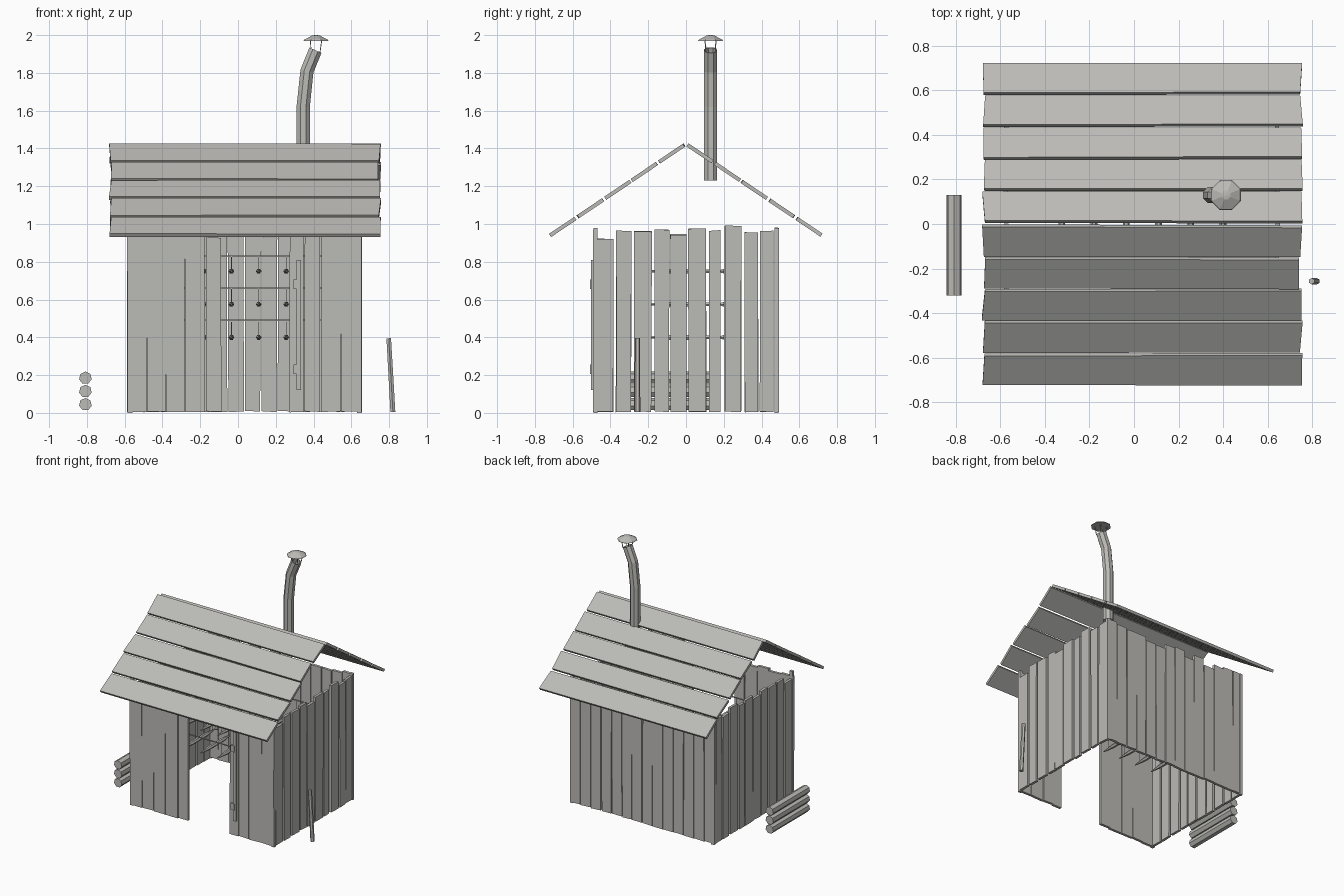
import bpy, bmesh, math, random
from mathutils import Vector

if "Cube" in bpy.data.objects:
    bpy.data.objects.remove(bpy.data.objects["Cube"])

random.seed(4)
grey = bpy.data.materials.new("weathered grey")
grey.diffuse_color = (0.50, 0.495, 0.47, 1)
grey.use_nodes = True
grey.node_tree.nodes["Principled BSDF"].inputs["Base Color"].default_value = grey.diffuse_color


def finish(name, bm):
    bmesh.ops.recalc_face_normals(bm, faces=bm.faces)
    me = bpy.data.meshes.new(name)
    bm.to_mesh(me)
    bm.free()
    me.materials.append(grey)
    ob = bpy.data.objects.new(name, me)
    bpy.context.collection.objects.link(ob)
    return ob


def board(bm, center, u, v, size, jitter=(0, 0)):
    """Box along axes u, v and their normal; the four corners wander a little."""
    u, v = Vector(u).normalized(), Vector(v).normalized()
    n = u.cross(v)
    jit = {}
    verts = []
    for a in (-1, 1):
        for b in (-1, 1):
            for c in (-1, 1):
                j = jit.setdefault((a, b), (random.uniform(-1, 1) * jitter[0],
                                            random.uniform(-1, 1) * jitter[1]))
                verts.append(bm.verts.new(Vector(center) + u * (a * size[0] / 2 + j[0])
                                          + v * (b * size[1] / 2 + j[1]) + n * (c * size[2] / 2)))
    for f in ((0, 1, 3, 2), (4, 5, 7, 6), (0, 1, 5, 4), (2, 3, 7, 6), (0, 2, 6, 4), (1, 3, 7, 5)):
        bm.faces.new([verts[i] for i in f])


def tube(bm, rings, sides, caps=True):
    """Loft through rings of (center, axis, radius)."""
    loops = []
    for center, axis, r in rings:
        axis = Vector(axis).normalized()
        s = axis.cross(Vector((0, 1, 0)) if abs(axis.y) < 0.9 else Vector((1, 0, 0))).normalized()
        t = axis.cross(s)
        loops.append([bm.verts.new(Vector(center) + r * (s * math.cos(a) + t * math.sin(a)))
                      for a in (2 * math.pi * (i + 0.5) / sides for i in range(sides))])
    for p, q in zip(loops, loops[1:]):
        for i in range(sides):
            k = (i + 1) % sides
            bm.faces.new((p[i], p[k], q[k], q[i]))
    if caps:
        bm.faces.new(loops[0])
        bm.faces.new(loops[-1])


def rod(bm, a, b, r, sides=6):
    d = Vector(b) - Vector(a)
    tube(bm, [(a, d, r), (b, d, r)], sides)


# plank walls: (start, end, top) for every plank
def wall(name, spans, place, u):
    bm = bmesh.new()
    for a, b, top in spans:
        board(bm, place((a + b) / 2, top / 2 + 0.003), u, (0, 0, 1),
              (b - a, top - 0.006, 0.02), (0.003, 0.003))
    return finish(name, bm)


def along_x(y):
    return lambda m, z: (m, y + random.uniform(-0.003, 0.003), z)


def along_y(x):
    return lambda m, z: (x + random.uniform(-0.003, 0.003), m, z)


left_edges = [-0.585, -0.48, -0.378, -0.28, -0.172, -0.085]
right_edges = [0.275, 0.352, 0.44, 0.55, 0.655]
wall("front_wall", [(a, b - 0.004, 0.95 + random.uniform(-0.025, 0.03))
                    for e in (left_edges, right_edges) for a, b in zip(e, e[1:])],
     along_x(-0.48), (1, 0, 0))
w = 1.24 / 14
wall("back_wall", [(-0.585 + i * w, -0.585 + (i + 1) * w - 0.005, 0.95 + random.uniform(-0.025, 0.03))
                   for i in range(14)], along_x(0.48), (1, 0, 0))
side = [(-0.47, -0.385, 0.92), (-0.37, -0.29, 0.965), (-0.272, -0.182, 0.96), (-0.165, -0.09, 0.97),
        (-0.083, 0.0, 0.945), (0.012, 0.108, 0.975), (0.12, 0.183, 0.965), (0.203, 0.293, 0.99),
        (0.31, 0.383, 0.955), (0.392, 0.465, 0.965)]
wall("right_wall", side, along_y(0.645), (0, 1, 0))
wall("left_wall", side, along_y(-0.575), (0, 1, 0))

# corner strips
bm = bmesh.new()
for x in (-0.572, 0.642):
    for y in (-0.48, 0.48):
        board(bm, (x, y, 0.49), (1, 0, 0), (0, 0, 1), (0.025, 0.98, 0.022))
finish("corner_strips", bm)

# roof: five long boards on each slope
slope = Vector((0, 0.72, -0.485))
length = slope.length
for sgn, name in ((-1, "front_roof"), (1, "back_roof")):
    bm = bmesh.new()
    d = Vector((0, sgn * slope.y, slope.z))
    for i in range(5):
        c = Vector((0.037, sgn * 0.003, 1.422)) + d * ((i + 0.5) / 5)
        board(bm, c, (1, 0, 0), d, (1.425, length / 5 - 0.013, 0.02), (0.009, 0.004))
    finish(name, bm)

# bent eight-sided stove pipe with an open top
bm = bmesh.new()
Y = 0.13
tube(bm, [((0.345, Y, 1.23), (0, 0, 1), 0.038), ((0.345, Y, 1.62), (0.05, 0, 1), 0.038),
          ((0.365, Y, 1.81), (0.25, 0, 1), 0.038), ((0.41, Y, 1.92), (0.45, 0, 1), 0.038),
          ((0.41, Y, 1.92), (0.45, 0, 1), 0.031), ((0.365, Y, 1.81), (0.25, 0, 1), 0.031)], 8)
finish("chimney_pipe", bm)

# rain cap and its thin struts
bm = bmesh.new()
tube(bm, [((0.413, Y, 1.969), (0, 0, 1), 0.072), ((0.413, Y, 1.976), (0, 0, 1), 0.067),
          ((0.413, Y, 1.998), (0, 0, 1), 0.022), ((0.413, Y, 2.0), (0, 0, 1), 0.006)], 8)
finish("chimney_cap", bm)
bm = bmesh.new()
for sx in (-1, 1):
    for sy in (-1, 1):
        rod(bm, (0.41 + sx * 0.024, Y + sy * 0.024, 1.92 - sx * 0.012),
            (0.413 + sx * 0.03, Y + sy * 0.03, 1.972), 0.003, 4)
finish("cap_struts", bm)

# batten with two hinges beside the doorway
bm = bmesh.new()
board(bm, (0.322, -0.497, 0.465), (1, 0, 0), (0, 0, 1), (0.024, 0.69, 0.014))
for z in (0.23, 0.68):
    board(bm, (0.308, -0.5, z), (1, 0, 0), (0, 0, 1), (0.03, 0.05, 0.016))
finish("door_batten", bm)

# drying racks inside: cross rods with tapered pieces laid front to back
bm = bmesh.new()
for z in (0.83, 0.66, 0.49):
    for y in (-0.15, 0.15):
        rod(bm, (-0.57, y, z), (0.64, y, z), 0.005, 4)
finish("rack_rods", bm)
bm = bmesh.new()
for z in (0.75, 0.575, 0.4):
    for i in range(6):
        x = -0.325 + i * 0.145
        tube(bm, [((x, y, z), (0, 1, 0), r) for y, r in
                  ((-0.2, 0.004), (-0.1, 0.015), (0.08, 0.015), (0.17, 0.004), (0.2, 0.014))], 6)
        for y in (-0.15, 0.15):
            rod(bm, (x, y, z), (x, y, z + 0.08), 0.002, 3)
finish("hanging_fish", bm)

# firewood stack on the left
bm = bmesh.new()
for z in (0.045, 0.115, 0.185):
    rod(bm, (-0.808, -0.32, z), (-0.808, 0.13, z), 0.034, 7)
finish("firewood_logs", bm)

# leaning stick on the right
bm = bmesh.new()
tube(bm, [((0.82, -0.257, 0.005), (-0.06, 0, 1), 0.015),
          ((0.798, -0.257, 0.395), (-0.06, 0, 1), 0.014)], 6)
finish("leaning_stick", bm)
